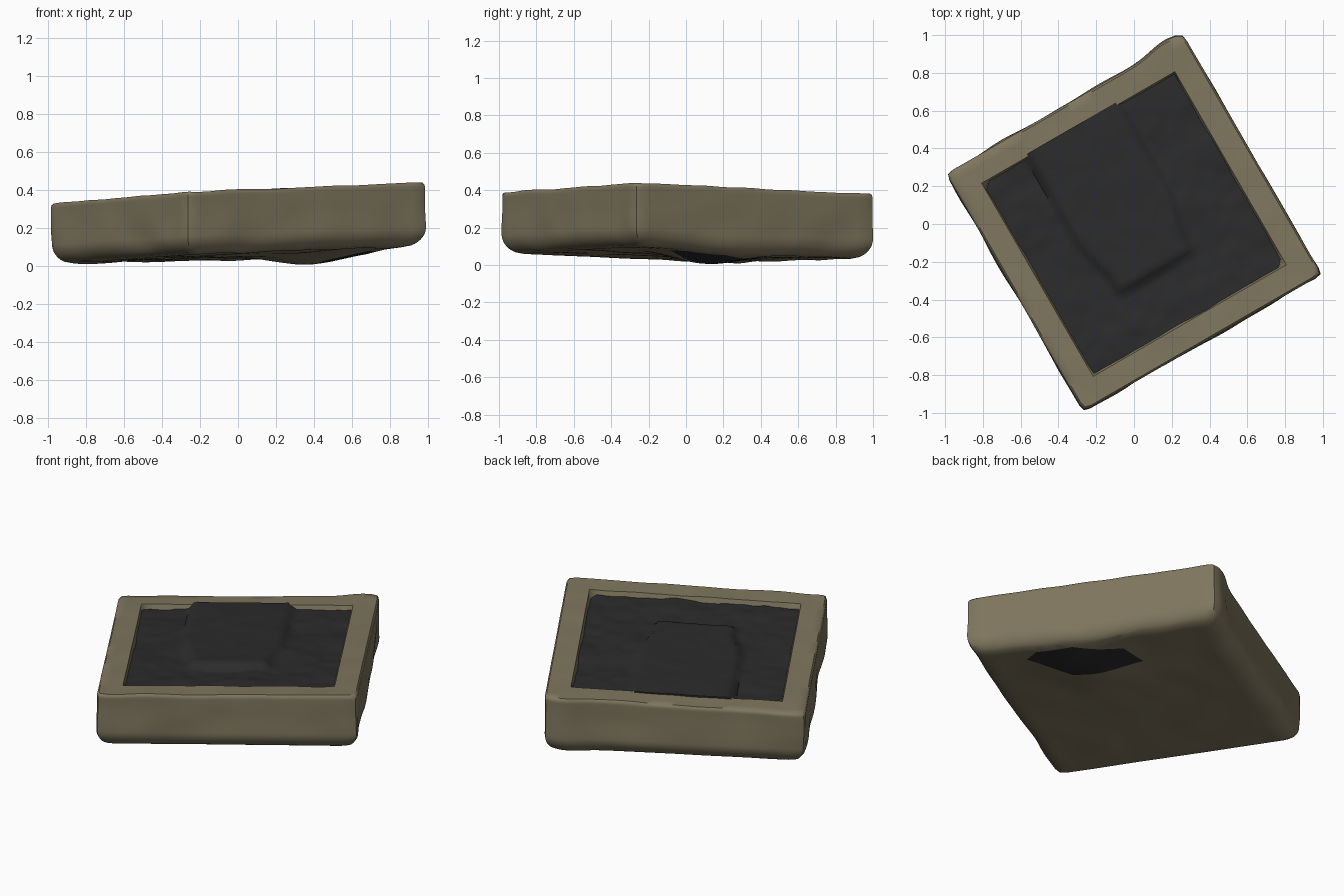
import bpy, bmesh, math
from mathutils import Vector, noise

if "Cube" in bpy.data.objects:
    bpy.data.objects.remove(bpy.data.objects["Cube"])

HALF = 0.728   # half width of the square frame
INNER = 0.605  # half width of the dark filling


def material(name, rgb):
    m = bpy.data.materials.new(name)
    m.use_nodes = True
    m.diffuse_color = (*rgb, 1)
    m.node_tree.nodes["Principled BSDF"].inputs["Base Color"].default_value = (*rgb, 1)
    return m


olive = material("olive stone", (0.212, 0.181, 0.112))
black = material("charcoal", (0.024, 0.024, 0.025))


def rough(u, v, w, freq, amount):
    return amount * noise.noise(Vector((u, v, w)) * freq)


def step(edge, x, width=0.04):
    t = min(max((x - edge) / width + 0.5, 0), 1)
    return t * t * (3 - 2 * t)


# Tilted plane through the upper edge of the frame
def rim(u, v):
    return 0.383 + 0.035 * u - 0.042 * v


# Uneven underside, sagging beside one edge
def underside(u, v):
    a, b = u / HALF / 2 + 0.5, v / HALF / 2 + 0.5
    base = (1 - b) * (0.06 + 0.04 * a) + b * (0.012 + 0.022 * a)
    sag = 0.055 * math.exp(-((u - 0.47) ** 2 + (v + 0.1) ** 2) / 0.09)
    return max(base - sag + rough(u, v, 0, 4, 0.01), 0.003)


# Flat rim around a steep-walled pocket
def frame_top(u, v):
    on_rim = step(0.58, max(abs(u), abs(v)), 0.03)
    return rim(u, v) - 0.12 * (1 - on_rim) + rough(u, v, 3, 5, 0.006) * on_rim


# Filling with a raised block that reaches the back rim and narrows in front
def filling_top(u, v):
    spread = 0.06 * step(-0.08, v, 0.3)
    block = step(-0.25 - spread, u) * step(-0.19 - spread, -u) * step(-0.28, v)
    lumps = rough(u, v, 5, 5, 0.014) + rough(u, v, 9, 14, 0.008)
    return rim(u, v) - 0.026 + 0.033 * block + lumps * (1 - 0.6 * block)


# Side outline: rounded at the bottom, crisp at the top
def outline(t):
    low = max(0, 1 - t / 0.3)
    high = max(0, (t - 0.93) / 0.07)
    return 1 - 0.12 * (1 - math.sqrt(1 - low * low)) - 0.015 * (1 - math.sqrt(1 - high * high))


def slab(cuts, half, bottom, top, shape, lump, flare):
    bm = bmesh.new()
    bmesh.ops.create_cube(bm, size=2)
    bmesh.ops.subdivide_edges(bm, edges=bm.edges[:], cuts=cuts, use_grid_fill=True)
    for p in bm.verts:
        t = (p.co.z + 1) / 2
        # Round the upright corners
        flat = Vector((p.co.x, p.co.y))
        core = Vector([max(-0.96, min(0.96, c)) for c in flat])
        if (flat - core).length > 0.04:
            flat = core + (flat - core).normalized() * 0.04
        u, v = flat * half
        lo, hi = bottom(u, v), top(u, v)
        k = shape(t) + rough(u, v, t * 0.4, 4, lump) * (1 - t)
        # One back corner swells outwards
        swell = flare * math.exp(-((u - 0.63) / 0.12) ** 2) * step(0.68, v, 0.08)
        p.co = (u * k, v * k + swell, lo + (hi - lo) * t)
    bm.normal_update()
    return bm


def finish(name, bm, *mats):
    mesh = bpy.data.meshes.new(name)
    bm.to_mesh(mesh)
    bm.free()
    ob = bpy.data.objects.new(name, mesh)
    bpy.context.collection.objects.link(ob)
    for m in mats:
        mesh.materials.append(m)
    ob.rotation_euler.z = math.radians(30)
    bpy.ops.object.select_all(action="DESELECT")
    ob.select_set(True)
    bpy.context.view_layer.objects.active = ob
    bpy.ops.object.shade_smooth_by_angle(angle=math.radians(45))


# Stone frame, with a dark patch cut into its underside
bm = slab(33, HALF, underside, frame_top, outline, 0.025, 0.03)
patch = [Vector((u, v, 0)) for u, v in
         ((0.56, -0.43), (0.63, -0.35), (0.65, -0.13), (0.56, 0.14), (0.4, 0.2), (0.4, -0.22))]
sides = []
for a, b in zip(patch, patch[1:] + patch[:1]):
    d = b - a
    sides.append((a, Vector((d.y, -d.x, 0)).normalized()))
for co, no in sides:
    faces = [f for f in bm.faces if f.normal.z < -0.6]
    edges = {e for f in faces for e in f.edges}
    verts = {p for f in faces for p in f.verts}
    bmesh.ops.bisect_plane(bm, geom=faces + list(edges) + list(verts), plane_co=co, plane_no=no)
    bm.normal_update()
for f in bm.faces:
    c = f.calc_center_median()
    if f.normal.z < -0.6 and all((c - co).dot(no) < 0 for co, no in sides):
        f.material_index = 1
finish("stone_frame", bm, olive, black)

# Dark filling
bm = slab(47, INNER, lambda u, v: rim(u, v) - 0.09, filling_top, lambda t: 1, 0, 0)
finish("dark_filling", bm, black)
